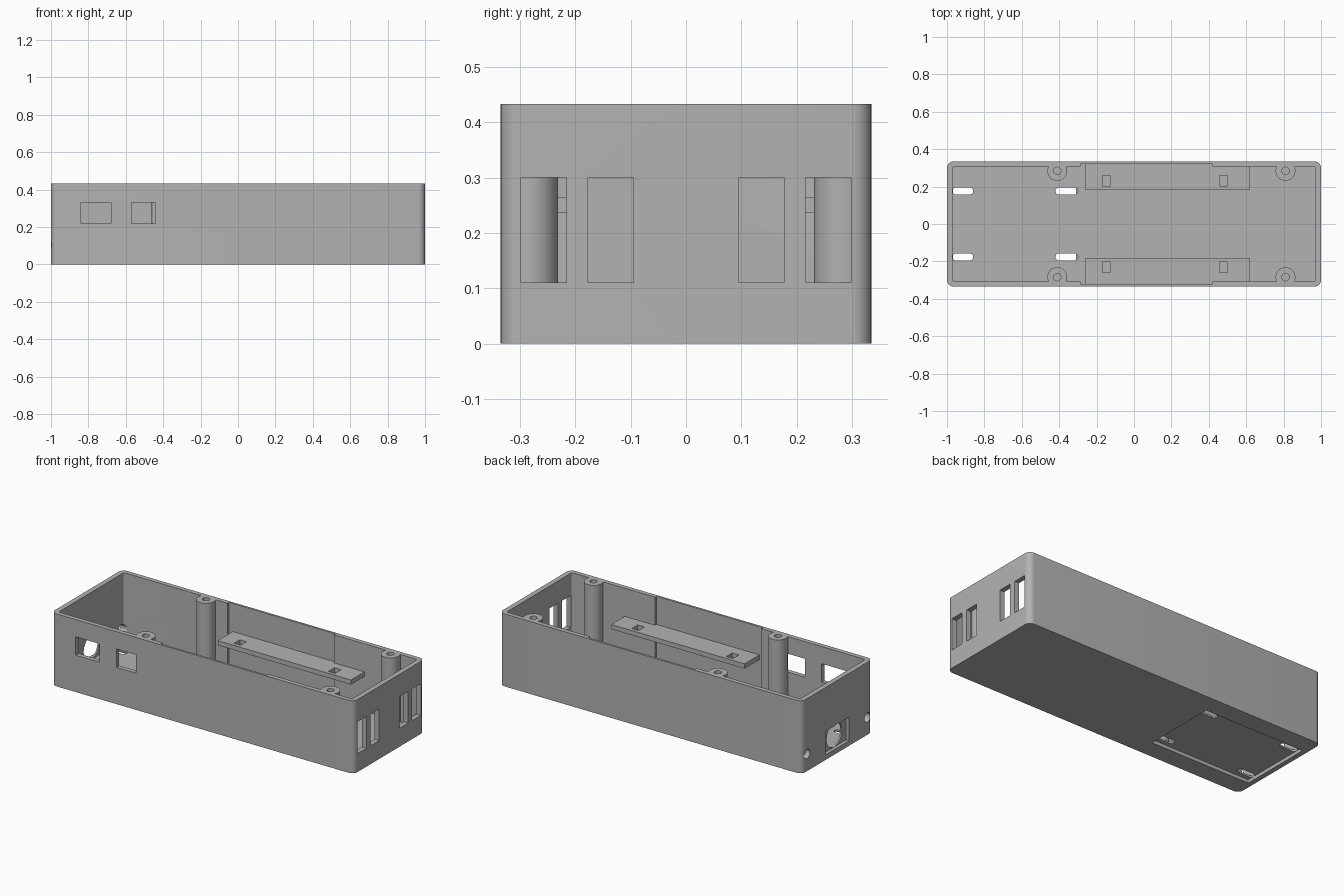
import bpy, bmesh, math
from mathutils import Matrix

cube = bpy.data.objects.get("Cube")
if cube:
    bpy.data.objects.remove(cube, do_unlink=True)

grey = bpy.data.materials.new("plain_grey")
grey.use_nodes = True
COLOUR = (0.45, 0.45, 0.45, 1)
grey.diffuse_color = COLOUR
grey.node_tree.nodes["Principled BSDF"].inputs["Base Color"].default_value = COLOUR

HEIGHT, FLOOR = 0.433, 0.03
TOP = HEIGHT + 0.05


def finish(name, bm):
    bmesh.ops.recalc_face_normals(bm, faces=bm.faces)
    mesh = bpy.data.meshes.new(name)
    bm.to_mesh(mesh)
    bm.free()
    mesh.materials.append(grey)
    obj = bpy.data.objects.new(name, mesh)
    bpy.context.collection.objects.link(obj)
    return obj


def block(name, x, y, z, radius=0, steps=8):
    """Box from ranges, with optional rounded vertical corners."""
    pts = []
    corners = [(x[1], y[1], -1, -1), (x[0], y[1], 1, -1),
               (x[0], y[0], 1, 1), (x[1], y[0], -1, 1)]
    for i, (cx, cy, sx, sy) in enumerate(corners):
        if not radius:
            pts.append((cx, cy))
            continue
        for k in range(steps + 1):
            a = math.pi / 2 * (i + k / steps)
            pts.append((cx + radius * (sx + math.cos(a)),
                        cy + radius * (sy + math.sin(a))))
    bm = bmesh.new()
    face = bm.faces.new([bm.verts.new((px, py, z[0])) for px, py in pts])
    new = bmesh.ops.extrude_face_region(bm, geom=[face])["geom"]
    verts = [v for v in new if isinstance(v, bmesh.types.BMVert)]
    bmesh.ops.translate(bm, verts=verts, vec=(0, 0, z[1] - z[0]))
    return finish(name, bm)


def cylinder(name, centre, radius, depth, axis="Z"):
    turn = Matrix.Rotation(math.pi / 2, 4, "Y") if axis == "X" else Matrix()
    bm = bmesh.new()
    bmesh.ops.create_cone(bm, cap_ends=True, segments=48, radius1=radius,
                          radius2=radius, depth=depth,
                          matrix=Matrix.Translation(centre) @ turn)
    return finish(name, bm)


def combine(target, tool, operation="DIFFERENCE"):
    """Bake one boolean into the target and remove the tool."""
    mod = target.modifiers.new("cut", "BOOLEAN")
    mod.operation, mod.object, mod.solver = operation, tool, "EXACT"
    graph = bpy.context.evaluated_depsgraph_get()
    baked = bpy.data.meshes.new_from_object(target.evaluated_get(graph))
    target.modifiers.clear()
    target.data = baked
    bpy.data.objects.remove(tool, do_unlink=True)


# Hollow space: main room, shallow side pockets, minus the screw posts
cavity = block("cavity", (-0.97, 0.97), (-0.308, 0.308), (FLOOR, TOP), 0.012, 4)
combine(cavity, block("pocket", (-0.285, 0.42), (-0.322, 0.322),
                      (FLOOR, TOP)), "UNION")
posts = [(x, s * 0.284) for x in (-0.41, 0.81) for s in (-1, 1)]
for px, py in posts:
    combine(cavity, cylinder("post", (px, py, 0.3), 0.053, 0.8))

# Outer shell
case = block("case_shell", (-1, 1), (-0.335, 0.335), (0, HEIGHT), 0.035)
combine(case, cavity)

# Screw holes in the post tops
for px, py in posts:
    combine(case, cylinder("screw_hole", (px, py, HEIGHT), 0.02, 0.4))

# Two windows in the front wall
for x in ((-0.84, -0.68), (-0.57, -0.44)):
    combine(case, block("window", x, (-0.4, -0.3), (0.22, 0.33)))

# Vent slots in the slotted end
for s in (-1, 1):
    for near, far in ((0.095, 0.177), (0.216, 0.298)):
        combine(case, block("vent", (0.95, 1.1), sorted((s * near, s * far)),
                            (0.11, 0.3)))

# Socket end: recessed plate seat, round opening and two cable holes
combine(case, block("seat", (-1.1, -0.98), (-0.11, 0.11), (0.03, 0.17)))
combine(case, cylinder("socket", (-1, 0, 0.103), 0.072, 0.1, "X"))
for s in (-1, 1):
    combine(case, cylinder("cable_hole", (-1, s * 0.285, 0.103), 0.028, 0.1, "X"))

# Underside recess with four rounded slots
combine(case, block("recess", (-0.97, -0.31), (-0.222, 0.222), (-0.1, 0.02)))
for x in ((-0.969, -0.86), (-0.42, -0.3)):
    for s in (-1, 1):
        combine(case, block("slot", x, (s * 0.176 - 0.019, s * 0.176 + 0.019),
                            (0.01, FLOOR + 0.02), 0.0185))

# Inner shelves with rectangular tie holes
parts = [case]
for side, s in (("right", -1), ("left", 1)):
    shelf = block("shelf_front" if s < 0 else "shelf_back", (-0.26, 0.62),
                  sorted((s * 0.181, s * 0.323)), (0.237, 0.265))
    for x in (-0.147, 0.478):
        combine(shelf, block("tie_hole", (x - 0.022, x + 0.022),
                             sorted((s * 0.203, s * 0.258)), (0.2, 0.3)))
    parts.append(shelf)

# Smooth rounded surfaces while keeping edges crisp
bpy.ops.object.select_all(action="DESELECT")
for part in parts:
    part.select_set(True)
bpy.context.view_layer.objects.active = case
bpy.ops.object.shade_smooth_by_angle(angle=math.radians(30))
